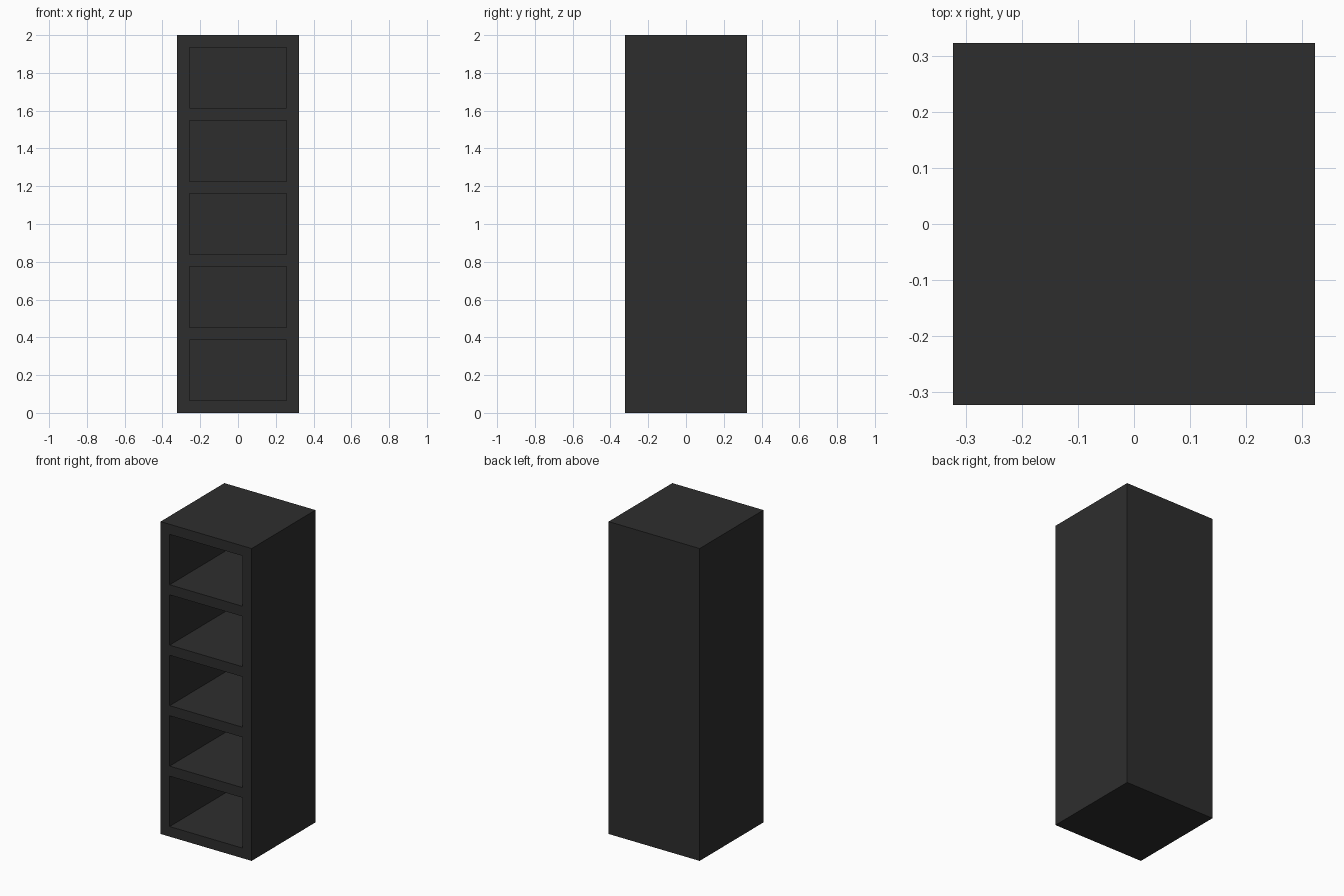
import bpy, bmesh
from mathutils import Vector, Matrix

if "Cube" in bpy.data.objects:
    bpy.data.objects.remove(bpy.data.objects["Cube"])

U = 2 / 31                 # board thickness: 5 bays of 5 units + 6 boards of 1 unit
WIDTH, DEPTH, HEIGHT = 10 * U, 10 * U, 2.0
BAYS, BAY_HEIGHT = 5, 5 * U

charcoal = bpy.data.materials.new("charcoal")
charcoal.diffuse_color = (0.027, 0.027, 0.027, 1)
charcoal.use_nodes = True
charcoal.node_tree.nodes["Principled BSDF"].inputs["Base Color"].default_value = charcoal.diffuse_color

# solid cabinet block standing on the floor
bm = bmesh.new()
bmesh.ops.create_cube(bm, size=1, matrix=Matrix.Translation((0, 0, HEIGHT / 2))
                      @ Matrix.Diagonal((WIDTH, DEPTH, HEIGHT, 1)))


def cut(point, normal):
    """Slice the front of the block along a plane."""
    front = [f for f in bm.faces if f.normal.y < -0.9]
    geom = front + list({e for f in front for e in f.edges}) + list({v for f in front for v in f.verts})
    bmesh.ops.bisect_plane(bm, geom=geom, plane_co=point, plane_no=normal, dist=1e-5)
    bm.normal_update()


# outline the side boards and the shelves on the front
bm.normal_update()
for side in (-1, 1):
    cut((side * (WIDTH / 2 - U), 0, 0), (1, 0, 0))
for i in range(BAYS):
    bottom = U + i * (BAY_HEIGHT + U)
    cut((0, 0, bottom), (0, 0, 1))
    cut((0, 0, bottom + BAY_HEIGHT), (0, 0, 1))

# push the open bays back, leaving a back board
bays = [f for f in bm.faces if f.normal.y < -0.9
        and abs(f.calc_center_median().x) < U
        and max(v.co.z for v in f.verts) - min(v.co.z for v in f.verts) > 2 * U]
for f in bays:
    ext = bmesh.ops.extrude_face_region(bm, geom=[f])["geom"]
    verts = [g for g in ext if isinstance(g, bmesh.types.BMVert)]
    bmesh.ops.translate(bm, verts=verts, vec=Vector((0, DEPTH - U, 0)))
    if f.is_valid:
        bm.faces.remove(f)
bmesh.ops.recalc_face_normals(bm, faces=bm.faces)

mesh = bpy.data.meshes.new("shelf_cabinet")
bm.to_mesh(mesh)
bm.free()
mesh.materials.append(charcoal)
cabinet = bpy.data.objects.new("shelf_cabinet", mesh)
bpy.context.collection.objects.link(cabinet)
